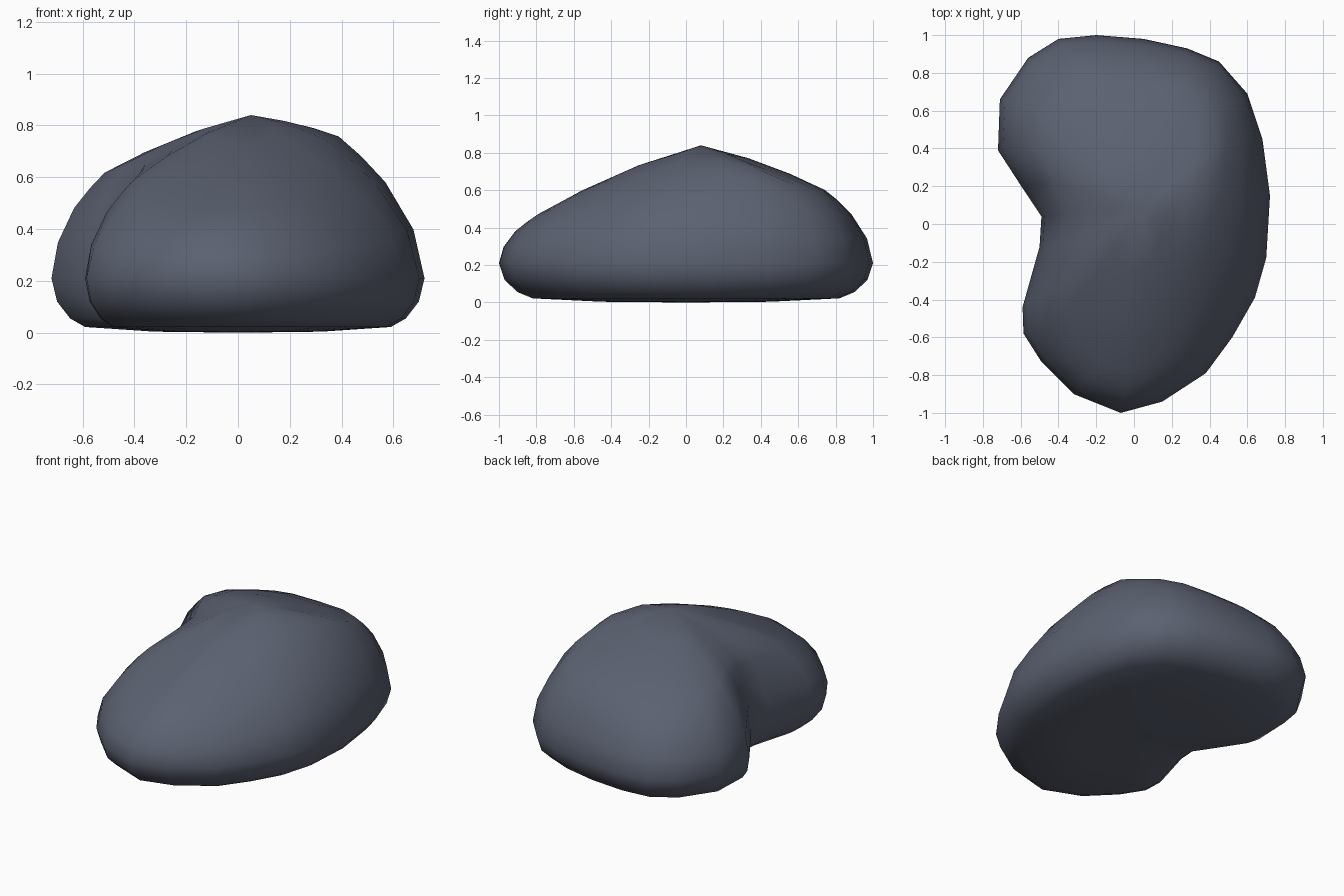
import bpy, bmesh
from mathutils import Vector

if "Cube" in bpy.data.objects:
    bpy.data.objects.remove(bpy.data.objects["Cube"])

# Around the stone: widest outline (x, y), then the shoulder above it (x, y, z)
SPOKES = [
    (-.20, 1.0, -.14, .75, .60), (.05, .98, .06, .75, .60),
    (.28, .93, .24, .74, .60), (.45, .86, .36, .68, .61),
    (.60, .69, .43, .58, .63), (.68, .45, .43, .40, .71),
    (.72, .15, .39, .20, .765), (.70, -.18, .34, -.04, .75),
    (.64, -.39, .29, -.26, .68), (.52, -.60, .23, -.46, .60),
    (.38, -.79, .17, -.64, .53), (.15, -.94, .08, -.76, .48),
    (-.07, -1.0, -.03, -.81, .465), (-.32, -.90, -.18, -.74, .47),
    (-.49, -.73, -.30, -.62, .50), (-.585, -.58, -.38, -.48, .54),
    (-.59, -.44, -.41, -.34, .59), (-.50, -.12, -.37, -.10, .63),
    (-.49, .04, -.36, .06, .65), (-.59, .19, -.43, .22, .66),
    (-.72, .39, -.53, .40, .615), (-.71, .66, -.50, .60, .59),
    (-.56, .88, -.38, .70, .58), (-.40, .98, -.26, .74, .59),
]
WIDEST_Z = .21
CREST = Vector((.05, .08, .84))
UNDER = [(.45, .004), (.82, .022), (.90, .055), (.97, .12)]   # scale, z
SIDE = [(0, 0), (.13, .34), (.46, .67), (.74, .86), (1, 1)]   # inward, upward
TOP = [(.28, .36), (.62, .72)]                                # inward, upward


def spoke_points(x, y, sx, sy, sz):
    """Points from the underside up to the crest along one spoke."""
    pts = [(x * s, y * s, z) for s, z in UNDER]
    pts += [(x + (sx - x) * a, y + (sy - y) * a, WIDEST_Z + (sz - WIDEST_Z) * b)
            for a, b in SIDE]
    pts += [(sx + (CREST.x - sx) * a, sy + (CREST.y - sy) * a, sz + (CREST.z - sz) * b)
            for a, b in TOP]
    return pts


# Stone body: skin between neighbouring spokes, closed above and below
bm = bmesh.new()
spokes = [[bm.verts.new(p) for p in spoke_points(*s)] for s in SPOKES]
crest = bm.verts.new(CREST)
base = bm.verts.new((0, 0, 0))
for i, a in enumerate(spokes):
    b = spokes[(i + 1) % len(spokes)]
    for j in range(len(a) - 1):
        bm.faces.new((a[j], a[j + 1], b[j + 1], b[j]))
    bm.faces.new((a[-1], crest, b[-1]))
    bm.faces.new((base, a[0], b[0]))

# Ease the upper surface so the shoulders blend
upper = [v for s in spokes for v in s[7:]]
bmesh.ops.smooth_vert(bm, verts=upper, factor=.25,
                      use_axis_x=True, use_axis_y=True, use_axis_z=True)
bmesh.ops.recalc_face_normals(bm, faces=bm.faces[:])

mesh = bpy.data.meshes.new("stone")
bm.to_mesh(mesh)
bm.free()
mesh.shade_smooth()
stone = bpy.data.objects.new("stone", mesh)
bpy.context.collection.objects.link(stone)

# Dark slate colour
mat = bpy.data.materials.new("slate")
mat.diffuse_color = (.105, .12, .165, 1)
mat.use_nodes = True
mat.node_tree.nodes["Principled BSDF"].inputs["Base Color"].default_value = mat.diffuse_color
mesh.materials.append(mat)
